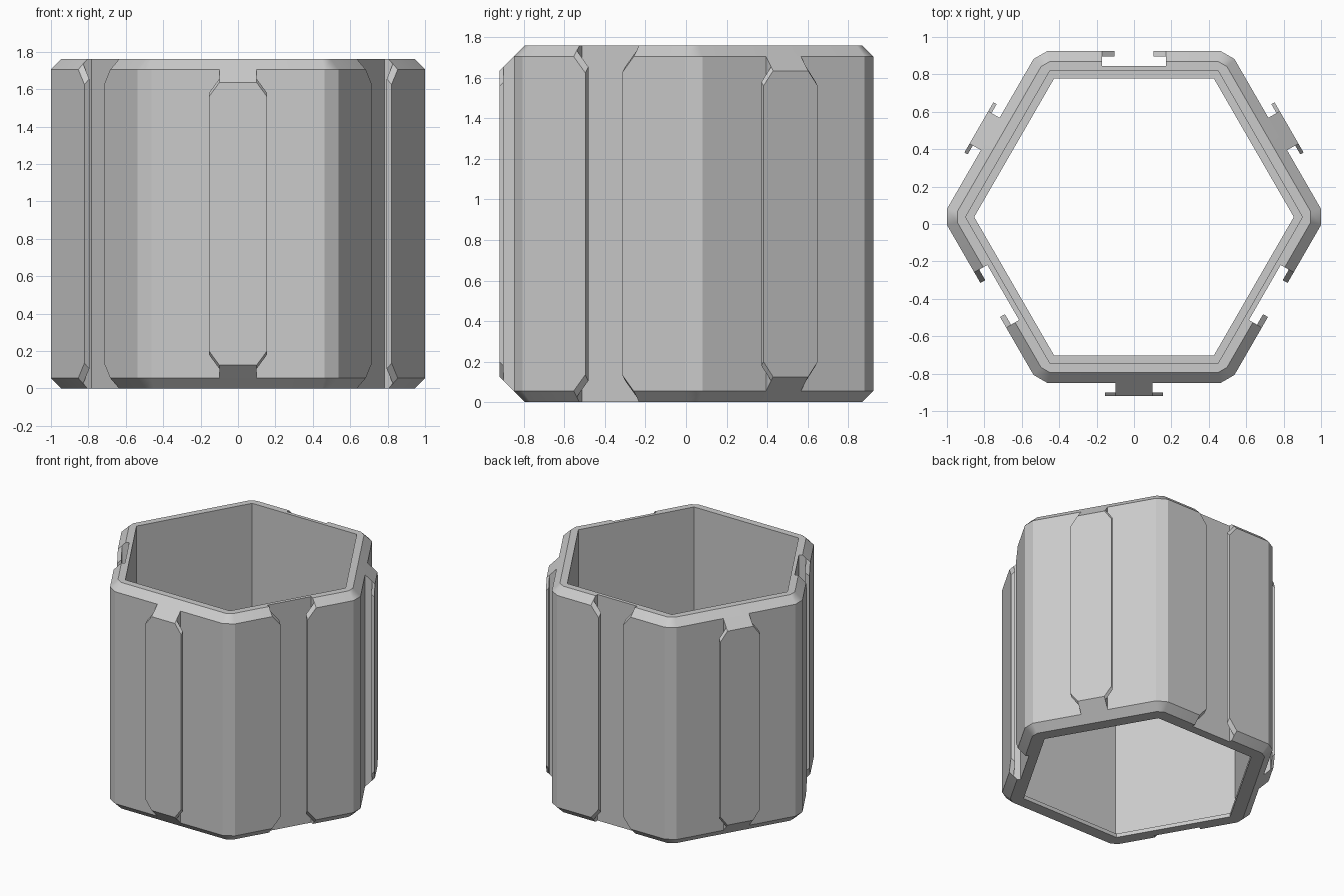
import bpy
import bmesh
from math import radians, sin, cos
from mathutils import Vector, Matrix

if "Cube" in bpy.data.objects:
    bpy.data.objects.remove(bpy.data.objects["Cube"])

HEIGHT, MID = 1.76, 0.88
CENTRE = Vector((0, 0.0375, 0))
WALL, CORNER = 0.8875, 1.0       # outer distances from the axis
BORE, LIP = 0.78, 0.74           # inner distances from the axis
CHAMFER, LIP_HEIGHT = 0.055, 0.03

grey = bpy.data.materials.new("light grey plastic")
grey.use_nodes = True
grey.diffuse_color = (0.6, 0.6, 0.6, 1)
grey.node_tree.nodes["Principled BSDF"].inputs["Base Color"].default_value = (0.6, 0.6, 0.6, 1)


def loft(name, rings):
    """Closed solid through rings with equal point counts."""
    bm = bmesh.new()
    loops = [[bm.verts.new(p) for p in ring] for ring in rings]
    n = len(loops[0])
    for a, b in zip(loops, loops[1:]):
        for i in range(n):
            j = (i + 1) % n
            bm.faces.new((a[i], a[j], b[j], b[i]))
    bm.faces.new(loops[0][::-1])
    bm.faces.new(loops[-1])
    bmesh.ops.recalc_face_normals(bm, faces=bm.faces)
    mesh = bpy.data.meshes.new(name)
    bm.to_mesh(mesh)
    bm.free()
    mesh.materials.append(grey)
    obj = bpy.data.objects.new(name, mesh)
    bpy.context.collection.objects.link(obj)
    return obj


def outer_ring(inset, z):
    """Hexagon with cut corners: each point joins two neighbouring sides."""
    ring = []
    for k in range(12):
        d1, d2 = (CORNER, WALL) if k % 2 == 0 else (WALL, CORNER)
        d1, d2 = d1 - inset, d2 - inset
        t = (d2 - d1 * cos(radians(30))) / sin(radians(30))
        ring.append(CENTRE + Matrix.Rotation(radians(30 * k), 3, 'Z') @ Vector((d1, t, z)))
    return ring


def bore_ring(distance, z):
    r = distance / cos(radians(30))
    return [CENTRE + Vector((r * cos(radians(60 * k)), r * sin(radians(60 * k)), z))
            for k in range(6)]


def side_prism(name, angle, half, d0, d1, ref):
    """Mirrored (across, height) outline pushed outward, its ends sloping at 45 degrees."""
    top = half + [(-t, z) for t, z in reversed(half)]
    outline = top + [(-t, HEIGHT - z) for t, z in top]
    turn = Matrix.Rotation(radians(angle), 3, 'Z')

    def ring(d):
        return [CENTRE + turn @ Vector((d, t, z - (d - ref) * (1 if z > MID else -1)))
                for t, z in outline]
    return loft(name, [ring(d0), ring(d1)])


# Hollow hexagonal body with a narrow lip round the bottom opening
body = loft("hexagonal_body", [outer_ring(CHAMFER, 0), outer_ring(0, CHAMFER),
                               outer_ring(0, HEIGHT - CHAMFER), outer_ring(CHAMFER, HEIGHT)])
cutters = [loft("bore_cutter", [bore_ring(LIP, -0.1), bore_ring(LIP, LIP_HEIGHT),
                                bore_ring(BORE, LIP_HEIGHT), bore_ring(BORE, HEIGHT + 0.1)])]

# Undercut slots with flared mouths on alternate sides
for angle in (90, -30, -150):
    cutters.append(side_prism("slot_cutter", angle, [(0.17, 2.0)], 0.8075, 0.8575, WALL))
    cutters.append(side_prism("mouth_cutter", angle,
                              [(0.105, 1.625), (0.171, 1.705), (0.171, 1.95)], 0.85, 0.96, WALL))

for cutter in cutters:
    cutter.hide_render = True
    mod = body.modifiers.new("cut", 'BOOLEAN')
    mod.object = cutter
    mod.operation = 'DIFFERENCE'
    mod.solver = 'MANIFOLD'
bpy.context.view_layer.update()
cut_mesh = bpy.data.meshes.new_from_object(body.evaluated_get(bpy.context.evaluated_depsgraph_get()))
body.modifiers.clear()
body.data = cut_mesh
for cutter in cutters:
    bpy.data.objects.remove(cutter)

# Soft chamfer corners, crisp vertical edges
for poly in cut_mesh.polygons:
    poly.use_smooth = True
cut_mesh.set_sharp_from_angle(angle=radians(26))
body.modifiers.new("even_shading", 'WEIGHTED_NORMAL').keep_sharp = True

# T-shaped rails on the other sides
HEAD_IN, HEAD_OUT = 0.9375, 0.9575
for label, angle in (("front", -90), ("left", 30), ("right", 150)):
    side_prism(label + "_rail_stem", angle, [(0.1, HEIGHT - CHAMFER)], WALL, HEAD_IN, WALL)
    side_prism(label + "_rail_head", angle, [(0.155, 1.56), (0.1, 1.635)],
               HEAD_IN, HEAD_OUT, HEAD_OUT)
